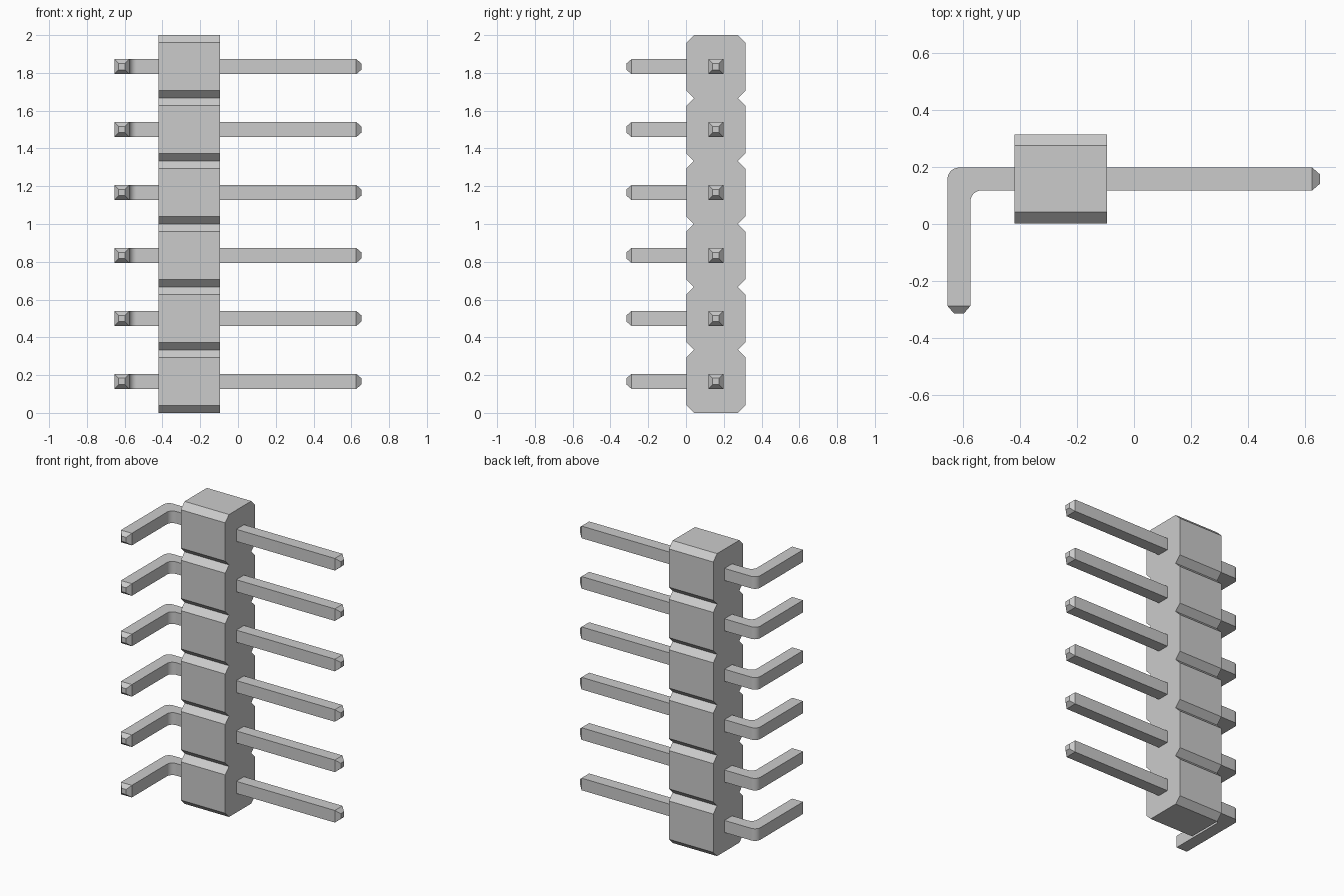
import bpy, bmesh
from math import sin, cos, pi
from mathutils import Vector

cube = bpy.data.objects.get("Cube")
if cube:
    bpy.data.objects.remove(cube, do_unlink=True)

COUNT = 6
PITCH = 2 / COUNT
PIN = 0.08                        # pin thickness
TIP = 0.027                       # length of the tapered tip
X0, X1 = -0.655, 0.653            # pin extent along x
Y_TOP, Y_END = 0.198, -0.315      # pin back face and tip of the bent leg

grey = bpy.data.materials.new("plain grey")
grey.use_nodes = True
colour = (0.6, 0.6, 0.6, 1)
grey.diffuse_color = colour
grey.node_tree.nodes["Principled BSDF"].inputs["Base Color"].default_value = colour


def prism(outline, axis):
    """Extrude a closed outline of 3D points along the axis vector."""
    bm = bmesh.new()
    face = bm.faces.new([bm.verts.new(p) for p in outline])
    new = bmesh.ops.extrude_face_region(bm, geom=[face])["geom"]
    verts = [v for v in new if isinstance(v, bmesh.types.BMVert)]
    bmesh.ops.translate(bm, verts=verts, vec=axis)
    bmesh.ops.recalc_face_normals(bm, faces=bm.faces[:])
    return bm


def finish(bm, name):
    mesh = bpy.data.meshes.new(name)
    bm.to_mesh(mesh)
    bm.free()
    mesh.materials.append(grey)
    return mesh


def place(mesh, name, z=0):
    obj = bpy.data.objects.new(name, mesh)
    obj.location.z = z
    bpy.context.collection.objects.link(obj)
    return obj


def arc(cx, cy, r, start, end, steps=8):
    angles = [start + (end - start) * i / steps for i in range(steps + 1)]
    return [(cx + r * cos(a), cy + r * sin(a)) for a in angles]


# Housing: a notched strip, one chamfered block per pin
LEFT, RIGHT, FRONT, BACK, CH = -0.42, -0.095, 0.002, 0.315, 0.04
front, back = [], []
for i in range(COUNT):
    low, high = i * PITCH, (i + 1) * PITCH
    for side, y, inward in ((front, FRONT, CH), (back, BACK, -CH)):
        side += [(LEFT, y + inward, low), (LEFT, y, low + CH), (LEFT, y, high - CH)]
front.append((LEFT, FRONT + CH, 2))
back.append((LEFT, BACK - CH, 2))
housing = prism(front + back[::-1], Vector((RIGHT - LEFT, 0, 0)))
place(finish(housing, "housing"), "housing")

# Pin: bent square bar, rounded inside and outside the corner
R = 0.04
outline = [(X1 - TIP, Y_TOP - PIN), (X1 - TIP, Y_TOP)]
outline += arc(X0 + R, Y_TOP - R, R, pi / 2, pi)
outline += [(X0, Y_END + TIP), (X0 + PIN, Y_END + TIP)]
outline += arc(X0 + PIN + R, Y_TOP - PIN - R, R, pi, pi / 2)
pin = prism([(x, y, -PIN / 2) for x, y in outline], Vector((0, 0, PIN)))

# Tapered tips on both ends
pin.faces.ensure_lookup_table()
for direction in (Vector((1, 0, 0)), Vector((0, -1, 0))):
    end = max(pin.faces, key=lambda f: f.calc_center_median().dot(direction))
    centre = end.calc_center_median()
    new = bmesh.ops.extrude_face_region(pin, geom=[end])["geom"]
    if end.is_valid:
        bmesh.ops.delete(pin, geom=[end], context="FACES_ONLY")
    for v in new:
        if isinstance(v, bmesh.types.BMVert):
            v.co = centre + (v.co - centre) * 0.42 + direction * TIP
bmesh.ops.recalc_face_normals(pin, faces=pin.faces[:])
pin_mesh = finish(pin, "pin")

pins = [place(pin_mesh, f"pin_{i + 1}", (i + 0.5) * PITCH) for i in range(COUNT)]

# Smooth the bend, keep the edges sharp
bpy.ops.object.select_all(action="DESELECT")
pins[0].select_set(True)
bpy.context.view_layer.objects.active = pins[0]
bpy.ops.object.shade_smooth_by_angle(angle=pi / 6)
